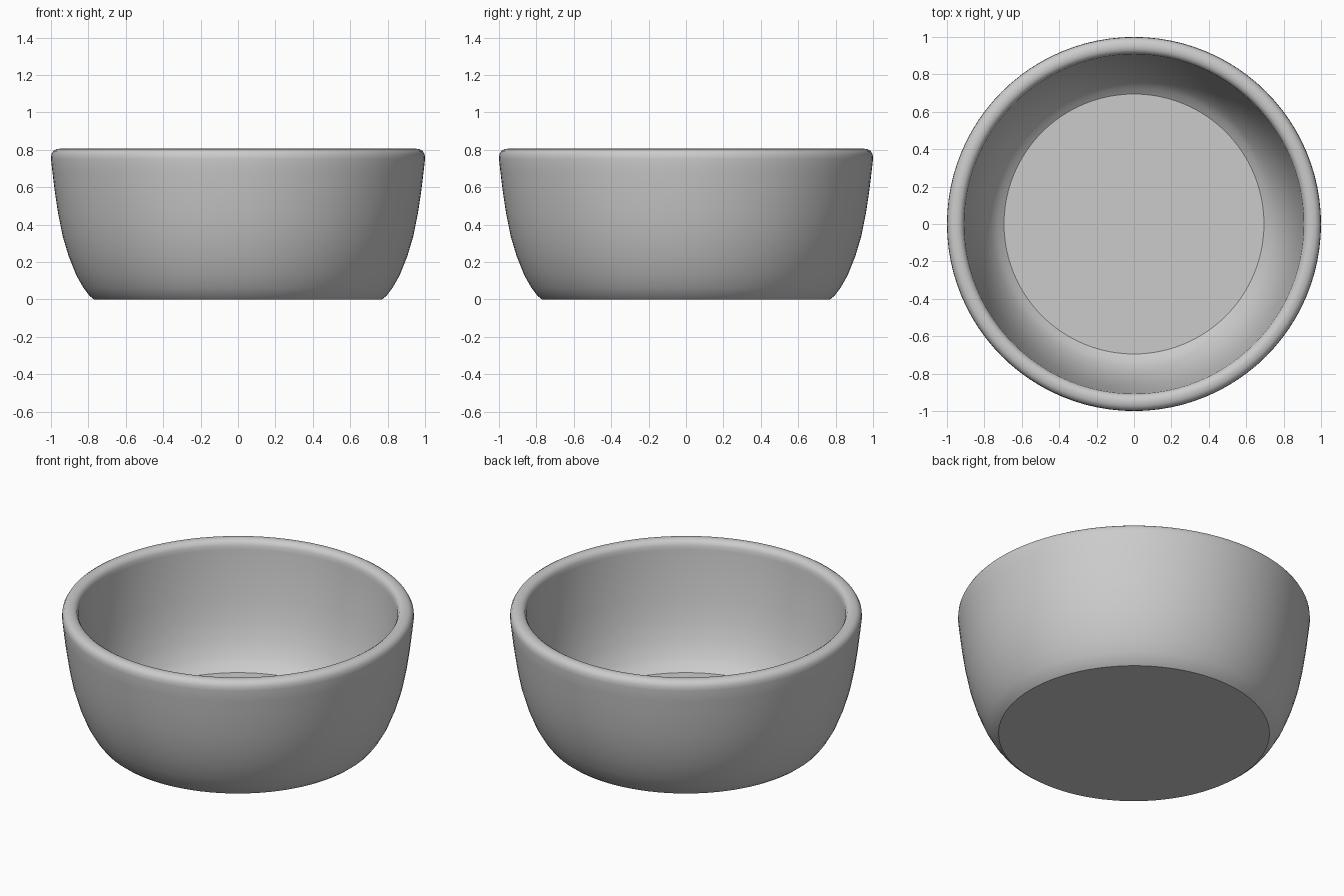
import bpy, bmesh, math

cube = bpy.data.objects.get("Cube")
if cube:
    bpy.data.objects.remove(cube, do_unlink=True)

SIDES = 96

# Glaze colour
grey = bpy.data.materials.new("plain_grey")
grey.use_nodes = True
colour = (0.6, 0.6, 0.6, 1)
grey.diffuse_color = colour
grey.node_tree.nodes["Principled BSDF"].inputs["Base Color"].default_value = colour

# Wall section: outside going up, over the rounded rim, inside going down
outer = [(0.77, 0), (0.795, 0.02), (0.825, 0.06), (0.865, 0.13), (0.905, 0.23),
         (0.938, 0.34), (0.962, 0.46), (0.98, 0.58), (0.992, 0.68), (1.0, 0.75)]
rim = [(0.998, 0.775), (0.988, 0.793), (0.972, 0.803), (0.95, 0.806),
       (0.932, 0.803), (0.917, 0.793), (0.908, 0.775)]
inner = [(0.906, 0.75), (0.9, 0.68), (0.888, 0.58), (0.87, 0.46), (0.846, 0.34),
         (0.81, 0.23), (0.765, 0.14), (0.73, 0.1), (0.695, 0.075)]

# Revolve the section into rings, then close the base and the floor
bm = bmesh.new()
rings = []
for r, z in outer + rim + inner:
    rings.append([bm.verts.new((r * math.cos(a), r * math.sin(a), z))
                  for a in (2 * math.pi * i / SIDES for i in range(SIDES))])
for low, high in zip(rings, rings[1:]):
    for i in range(SIDES):
        j = (i + 1) % SIDES
        bm.faces.new((low[i], low[j], high[j], high[i]))
bm.faces.new(rings[0][::-1])
bm.faces.new(rings[-1])
bmesh.ops.recalc_face_normals(bm, faces=bm.faces)

mesh = bpy.data.meshes.new("bowl")
bm.to_mesh(mesh)
bm.free()
mesh.materials.append(grey)
bowl = bpy.data.objects.new("bowl", mesh)
bpy.context.collection.objects.link(bowl)

# Smooth walls with crisp edges around the base and the floor
bpy.ops.object.select_all(action='DESELECT')
bowl.select_set(True)
bpy.context.view_layer.objects.active = bowl
bpy.ops.object.shade_smooth_by_angle(angle=math.radians(30))
